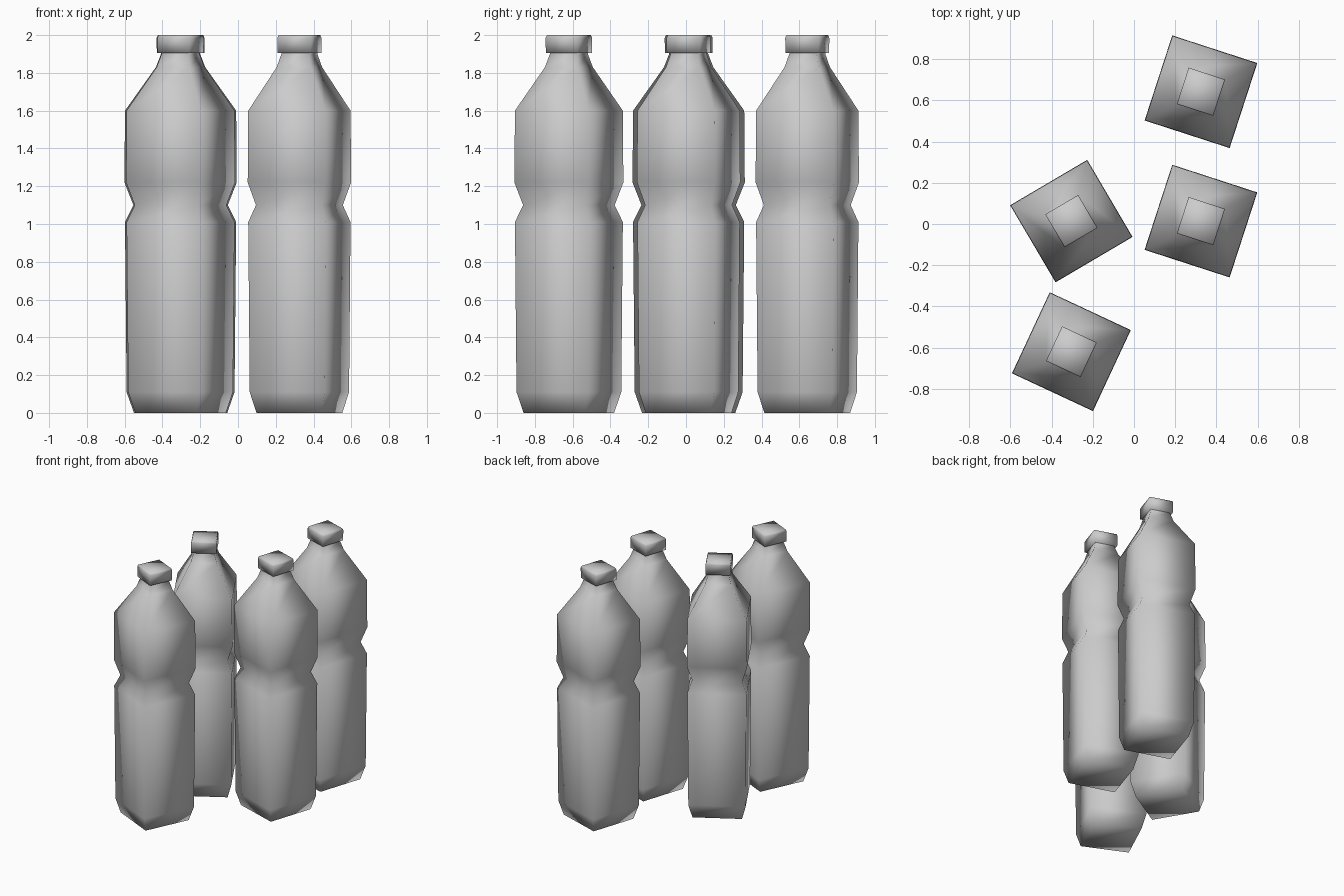
import bpy
import bmesh
from math import cos, sin, pi, radians

cube = bpy.data.objects.get("Cube")
if cube:
    bpy.data.objects.remove(cube, do_unlink=True)

plastic = bpy.data.materials.new("grey plastic")
plastic.use_nodes = True
grey = (0.6, 0.6, 0.6, 1)
plastic.diffuse_color = grey
plastic.node_tree.nodes["Principled BSDF"].inputs["Base Color"].default_value = grey


def square_loft(name, profile):
    """Stack square rings of (corner radius, height) into a smooth closed mesh."""
    bm = bmesh.new()
    rings = []
    for r, z in profile:
        corners = [pi / 4 + i * pi / 2 for i in range(4)]
        rings.append([bm.verts.new((r * cos(a), r * sin(a), z)) for a in corners])
    for low, high in zip(rings, rings[1:]):
        for i in range(4):
            j = (i + 1) % 4
            bm.faces.new((low[i], low[j], high[j], high[i]))
    bm.faces.new(rings[0][::-1])
    bm.faces.new(rings[-1])
    for f in bm.faces:
        f.smooth = True
    mesh = bpy.data.meshes.new(name)
    bm.to_mesh(mesh)
    bm.free()
    mesh.materials.append(plastic)
    return mesh


# Body with a tapered base, pinched waist, sloping shoulders and neck
body = square_loft("bottle_body", [
    (0.255, 0), (0.295, 0.11), (0.304, 1.01), (0.258, 1.1), (0.307, 1.22),
    (0.304, 1.6), (0.135, 1.83), (0.107, 1.9), (0.107, 1.94)])

# Screw cap
cap = square_loft("bottle_cap", [(0.13, 1.905), (0.131, 1.985), (0.124, 2.0)])

# Four bottles, each turned its own way: x, y, turn in degrees
places = {
    "back_left": (0.325, 0.642, -18),
    "middle_left": (0.325, 0.014, -18),
    "middle_right": (-0.304, 0.014, 30.5),
    "front_right": (-0.304, -0.62, -25),
}
for place, (x, y, turn) in places.items():
    for mesh in (body, cap):
        obj = bpy.data.objects.new(f"{place}_{mesh.name}", mesh)
        obj.location = (x, y, 0)
        obj.rotation_euler.z = radians(turn)
        bpy.context.collection.objects.link(obj)
